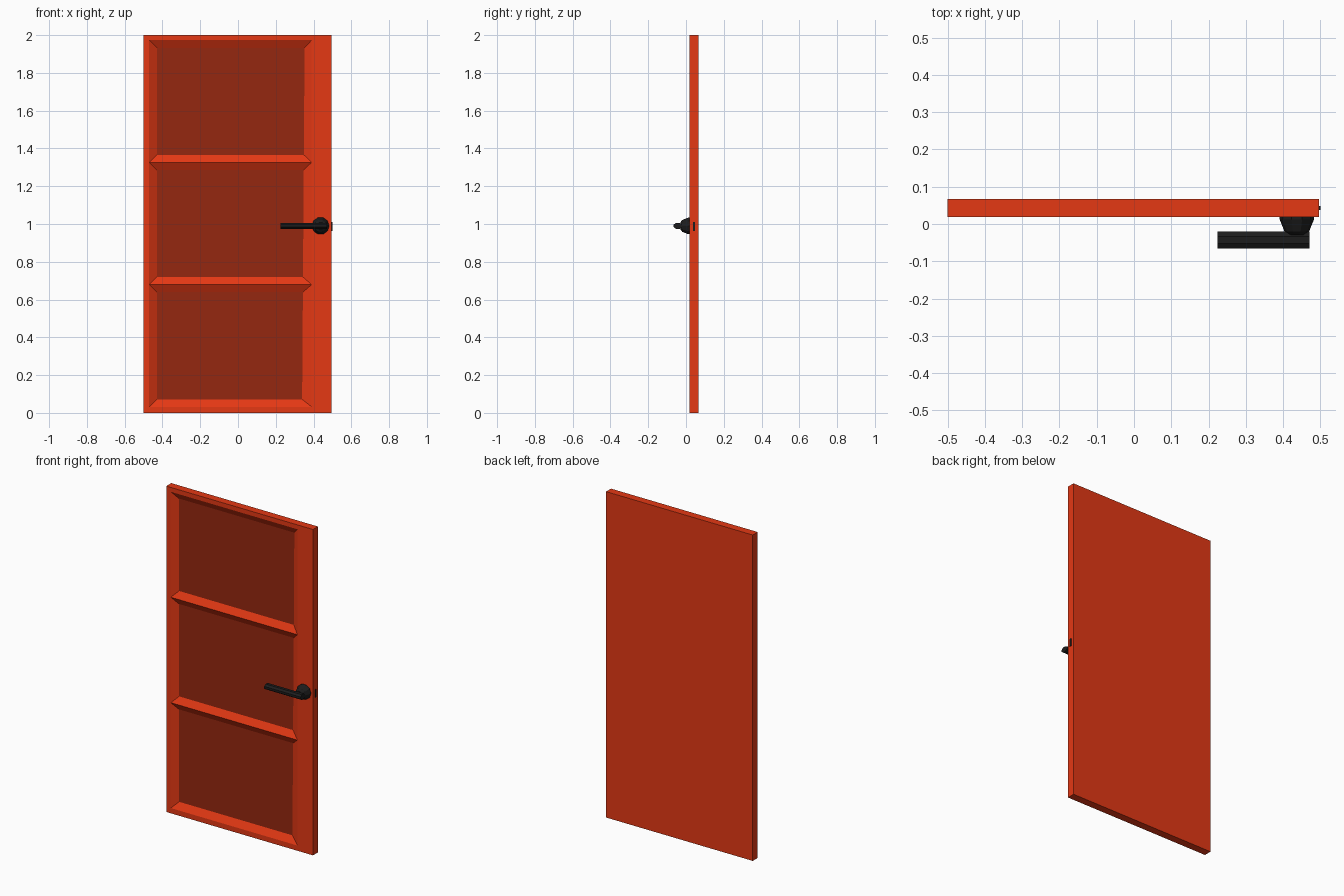
import bpy, bmesh, math
from mathutils import Matrix

if "Cube" in bpy.data.objects:
    bpy.data.objects.remove(bpy.data.objects["Cube"])


def material(name, rgb):
    m = bpy.data.materials.new(name)
    m.diffuse_color = (*rgb, 1)
    m.use_nodes = True
    m.node_tree.nodes["Principled BSDF"].inputs["Base Color"].default_value = m.diffuse_color
    return m


RED = material("door_red", (0.78, 0.04, 0.007))
DARK = material("panel_dark_red", (0.30, 0.02, 0.005))
BLACK = material("handle_black", (0.012, 0.012, 0.012))


def finish(bm, name, *mats):
    bmesh.ops.remove_doubles(bm, verts=bm.verts, dist=1e-5)
    bmesh.ops.recalc_face_normals(bm, faces=bm.faces)
    me = bpy.data.meshes.new(name)
    bm.to_mesh(me)
    bm.free()
    ob = bpy.data.objects.new(name, me)
    bpy.context.collection.objects.link(ob)
    for m in mats:
        me.materials.append(m)
    return ob


def rect(x0, x1, z0, z1, y):
    return [(x0, y, z0), (x1, y, z0), (x1, y, z1), (x0, y, z1)]


# Door leaf: slab with three bevelled recesses meeting in sharp ridges
L, R, FRONT, BACK, FLOOR = -0.5, 0.496, 0.019, 0.067, 0.043
OL, OR = -0.47, 0.39
ridges = [0.032, 0.679, 1.326, 1.973]
INSET = 0.04
bm = bmesh.new()


def face(pts, mat=0):
    f = bm.faces.new([bm.verts.new(p) for p in pts])
    f.material_index = mat


def bridge(a, b):
    for i in range(4):
        j = (i + 1) % 4
        face([a[i], a[j], b[j], b[i]])


front, back = rect(L, R, 0, 2, FRONT), rect(L, R, 0, 2, BACK)
bridge(front, back)
face(back)
# Flat frame around the openings
face([front[0], front[1], (OR, FRONT, ridges[0]), (OL, FRONT, ridges[0])])
face([front[3], front[2], (OR, FRONT, ridges[3]), (OL, FRONT, ridges[3])])
face([front[0]] + [(OL, FRONT, z) for z in ridges] + [front[3]])
face([front[1]] + [(OR, FRONT, z) for z in ridges] + [front[2]])
# Sloped sides and dark panel of each recess
for z0, z1 in zip(ridges, ridges[1:]):
    lo, hi = z0 + INSET, z1 - INSET
    inner = rect(OL + INSET, 0, lo, hi, FLOOR)
    inner[1] = (0.339 + 0.007 * lo, FLOOR, lo)
    inner[2] = (0.339 + 0.007 * hi, FLOOR, hi)
    bridge(rect(OL, OR, z0, z1, FRONT), inner)
    face(inner, 1)
finish(bm, "door_leaf", RED, DARK)

# Handle rose: faceted disc that tapers towards the lever
HX, HZ = 0.437, 0.99
profile = [(0.046, 0.02), (0.046, 0.012), (0.033, -0.02), (0.020, -0.03)]
N = 10
bm = bmesh.new()
rings = [[bm.verts.new((HX + r * math.cos(2 * math.pi * k / N), y,
                        HZ + r * math.sin(2 * math.pi * k / N)))
          for k in range(N)] for r, y in profile]
for a, b in zip(rings, rings[1:]):
    for k in range(N):
        bm.faces.new([a[k], a[(k + 1) % N], b[(k + 1) % N], b[k]])
bm.faces.new(rings[0])
bm.faces.new(rings[-1])
finish(bm, "handle_rose", BLACK)

# Lever: eight-sided bar along x
bm = bmesh.new()
bmesh.ops.create_cone(bm, cap_ends=True, segments=8, radius1=1, radius2=1, depth=1)
c = math.cos(math.pi / 8)
bm.transform(Matrix.Translation((0.3475, -0.043, HZ))
             @ Matrix.Diagonal((0.247, 0.0225 / c, 0.016 / c, 1))
             @ Matrix.Rotation(math.pi / 2, 4, 'Y')
             @ Matrix.Rotation(math.pi / 8, 4, 'Z'))
finish(bm, "handle_lever", BLACK)

# Latch plate on the door edge
bm = bmesh.new()
bmesh.ops.create_cube(bm, size=1)
bm.transform(Matrix.Translation((0.495, 0.043, 0.987)) @ Matrix.Diagonal((0.01, 0.01, 0.048, 1)))
finish(bm, "latch", BLACK)
